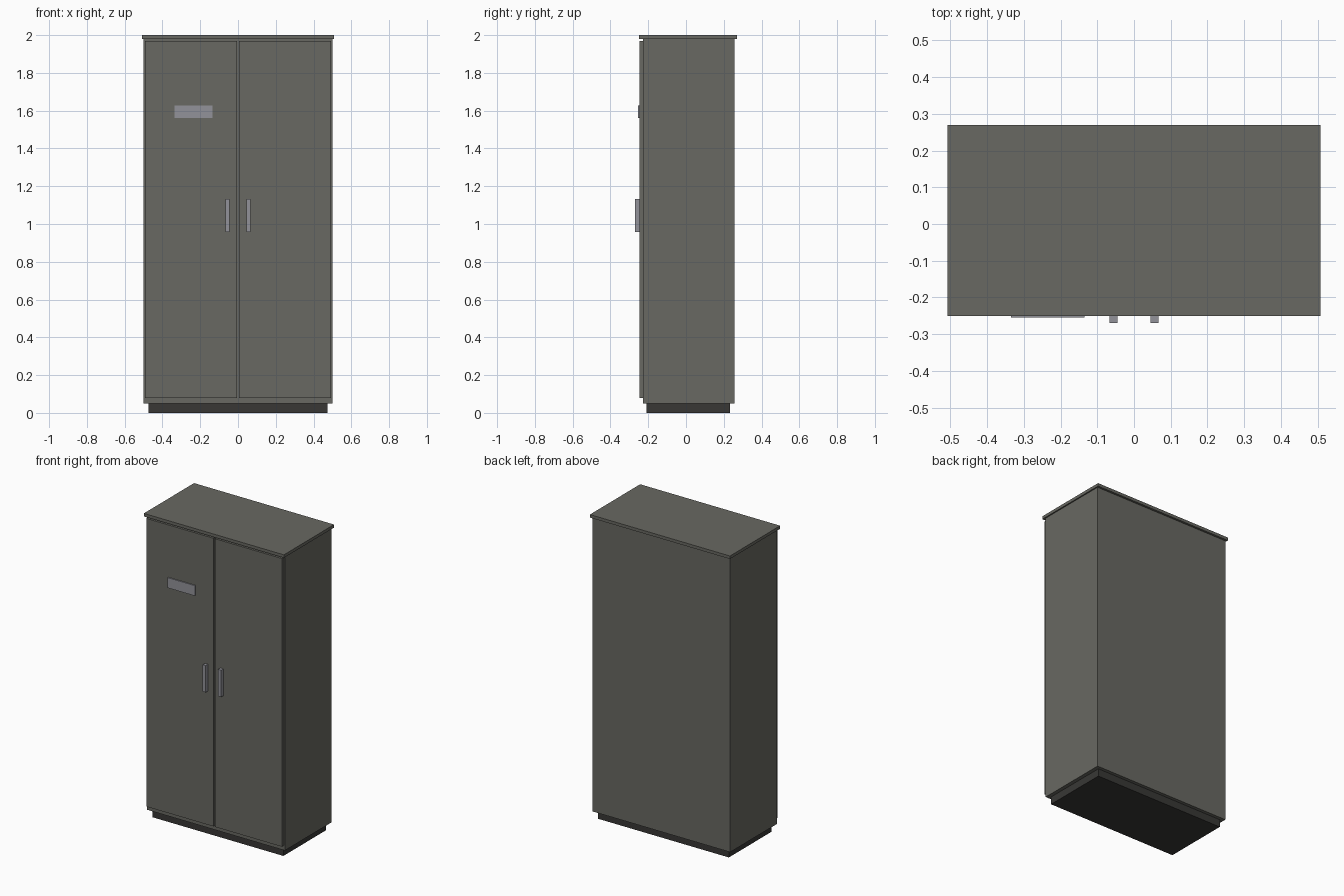
import bpy, bmesh
from mathutils import Vector

if "Cube" in bpy.data.objects:
    bpy.data.objects.remove(bpy.data.objects["Cube"])


def material(name, rgb):
    m = bpy.data.materials.new(name)
    m.diffuse_color = (*rgb, 1.0)
    m.use_nodes = True
    m.node_tree.nodes["Principled BSDF"].inputs["Base Color"].default_value = m.diffuse_color
    return m


body_grey = material("warm_grey_paint", (0.14, 0.14, 0.122))
base_dark = material("dark_base", (0.04, 0.039, 0.036))
metal = material("light_metal", (0.29, 0.29, 0.32))


def box(name, lo, hi, mat):
    """Axis-aligned box between two corners."""
    lo, hi = Vector(lo), Vector(hi)
    bm = bmesh.new()
    bmesh.ops.create_cube(bm, size=1.0)
    for v in bm.verts:
        v.co = Vector([(lo[i] + hi[i]) / 2 + v.co[i] * (hi[i] - lo[i]) for i in range(3)])
    mesh = bpy.data.meshes.new(name)
    bm.to_mesh(mesh)
    bm.free()
    mesh.materials.append(mat)
    ob = bpy.data.objects.new(name, mesh)
    bpy.context.collection.objects.link(ob)
    return ob


# Carcass: recessed plinth, main cabinet, overhanging top
box("plinth", (-0.475, -0.208, 0.0), (0.475, 0.234, 0.05), base_dark)
box("cabinet_body", (-0.5, -0.228, 0.05), (0.5, 0.256, 1.98), body_grey)
box("top_panel", (-0.508, -0.25, 1.98), (0.508, 0.27, 2.0), body_grey)

# Doors and handles, mirrored left and right
for side, s in (("left", -1), ("right", 1)):
    xs = sorted((s * 0.006, s * 0.492))
    box(side + "_door", (xs[0], -0.247, 0.08), (xs[1], -0.228, 1.97), body_grey)
    xs = sorted((s * 0.045, s * 0.067))
    box(side + "_handle", (xs[0], -0.27, 0.957), (xs[1], -0.247, 1.133), metal)

# Label plate on the left door
box("label_plate", (-0.335, -0.254, 1.56), (-0.135, -0.247, 1.627), metal)
